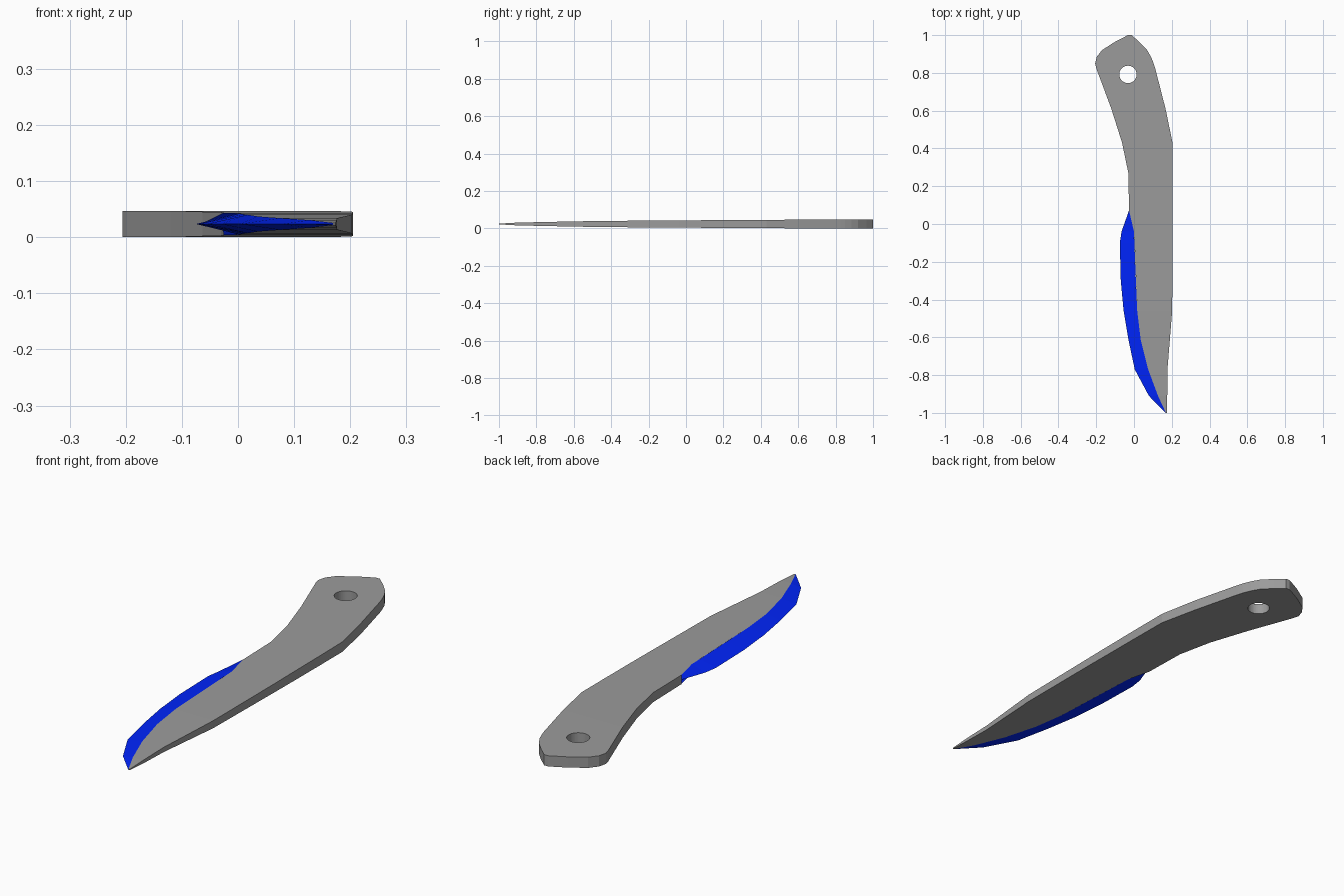
import bpy, bmesh

if "Cube" in bpy.data.objects:
    bpy.data.objects.remove(bpy.data.objects["Cube"])

MID = 0.0235  # height of the knife's middle plane

# Stations along the knife: y, left edge x, spine x, half thickness
BODY = [
    (1.0, -.032, -.012, .0235), (.965, -.1, .027, .0235), (.92, -.17, .07, .0235),
    (.885, -.197, .09, .0235), (.85, -.206, .104, .0235), (.825, -.2, .112, .0235),
    (.61, -.12, .167, .0235), (.43, -.063, .204, .0218), (.27, -.03, .205, .021),
    (.07, -.026, .205, .02), (-.04, .0, .205, .019), (-.46, .017, .202, .0165),
    (-.61, .035, .19, .0135), (-.77, .075, .177, .0105), (-.91, .127, .176, .007),
    (-1.0, .169, .174, .002),
]
# Sharp edge x at each blade station (last seven body rows)
EDGE = [-.027, -.066, -.055, -.03, .004, .079, .167]


def make_object(name, rings, color):
    """Skin a row of closed cross-sections, cap both ends and colour it."""
    bm = bmesh.new()
    rows = [[bm.verts.new(p) for p in ring] for ring in rings]
    n = len(rows[0])
    for a, b in zip(rows, rows[1:]):
        for i in range(n):
            j = (i + 1) % n
            bm.faces.new((a[i], a[j], b[j], b[i]))
    bm.faces.new(rows[0])
    bm.faces.new(rows[-1])
    bmesh.ops.recalc_face_normals(bm, faces=bm.faces)
    mesh = bpy.data.meshes.new(name)
    bm.to_mesh(mesh)
    bm.free()
    mat = bpy.data.materials.new(name + "_colour")
    mat.diffuse_color = color
    mat.use_nodes = True
    mat.node_tree.nodes["Principled BSDF"].inputs["Base Color"].default_value = mat.diffuse_color
    mesh.materials.append(mat)
    obj = bpy.data.objects.new(name, mesh)
    bpy.context.collection.objects.link(obj)
    return obj


# Handle and blade in one flat tapering piece
body = make_object("knife_body", [
    [(l, y, MID - h), (r, y, MID - h), (r, y, MID + h), (l, y, MID + h)]
    for y, l, r, h in BODY], (.33, .33, .33, 1))

# Round lanyard hole through the handle end
bpy.ops.mesh.primitive_cylinder_add(vertices=48, radius=.046, depth=.3,
                                    location=(-.032, .792, MID))
cutter = bpy.context.object
cutter.name = "hole_cutter"
cutter.hide_render = True
cutter.data.materials.append(body.data.materials[0])
mod = body.modifiers.new("hole", 'BOOLEAN')
mod.operation = 'DIFFERENCE'
mod.solver = 'EXACT'
mod.object = cutter
bpy.context.view_layer.objects.active = body
bpy.ops.object.modifier_apply(modifier=mod.name)
bpy.data.objects.remove(cutter)

# Ground cutting edge: wedge from the blade faces to a sharp line
stations = [(y, l, e, h) for (y, l, r, h), e in zip(BODY[-7:], EDGE)]
stations.insert(2, (-.1, .002, -.075, .0186))
stations.insert(3, (-.3, .01, -.07, .0174))
edge = make_object("cutting_edge", [
    [(l, y, MID - h), (l, y, MID + h), (e, y, MID)]
    for y, l, e, h in stations], (0, .018, .96, 1))
